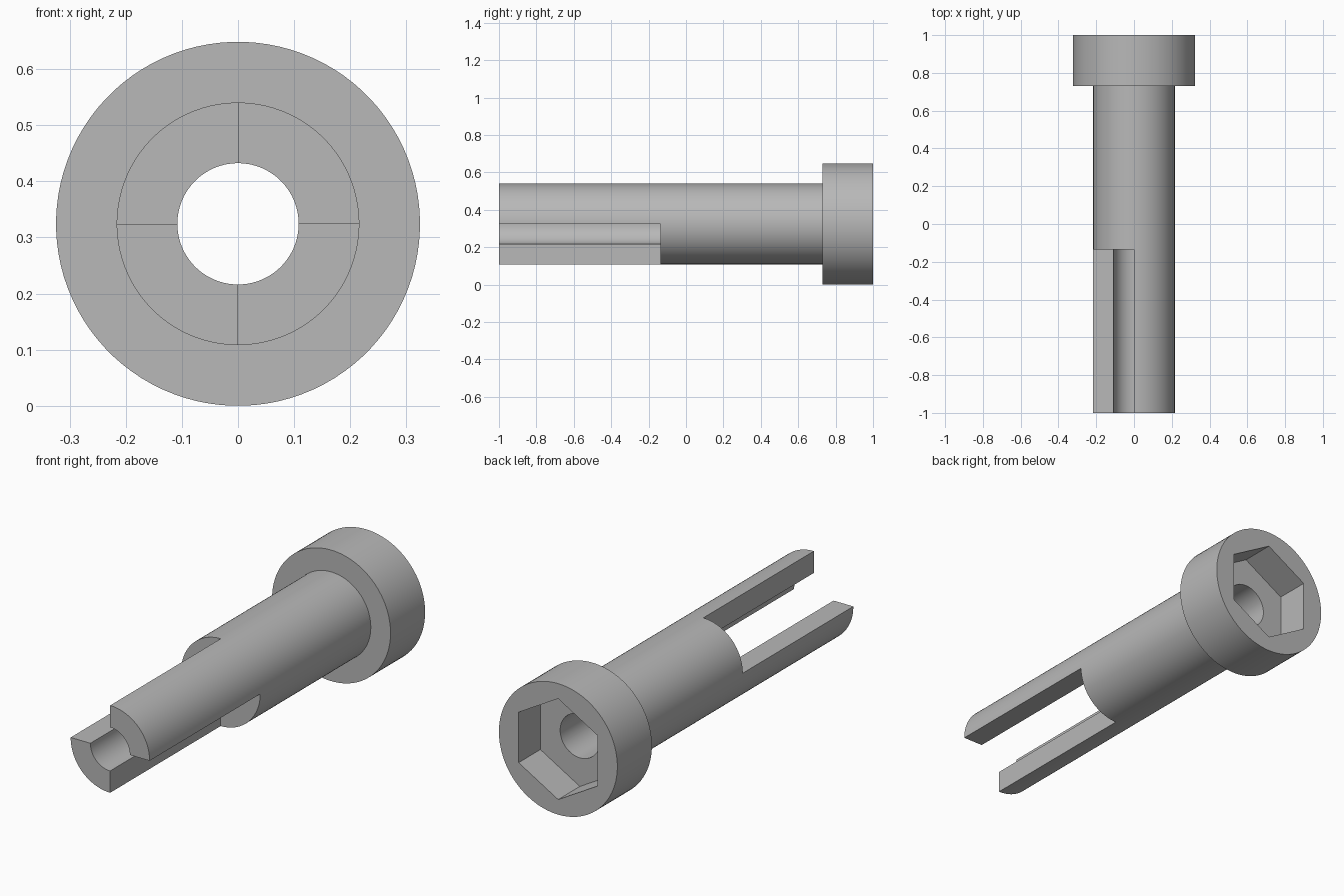
import bpy, bmesh, math
from mathutils import Matrix

cube = bpy.data.objects.get("Cube")
if cube:
    bpy.data.objects.remove(cube, do_unlink=True)

U = 2 / 37                 # base module: every size is a multiple of it
AXIS_Z = 6 * U             # height of the bolt axis
FRONT, BACK = -1.0, 1.0
HEAD_Y = BACK - 5 * U      # front face of the head
SLOT_Y = FRONT + 16 * U    # inner end of the slots
SOCKET_Y = BACK - 0.17     # floor of the hex socket
SEGMENTS = 96

steel = bpy.data.materials.new("grey steel")
steel.use_nodes = True
grey = (0.48, 0.48, 0.48, 1)
steel.diffuse_color = grey
steel.node_tree.nodes["Principled BSDF"].inputs["Base Color"].default_value = grey


def make_object(name, bm):
    bmesh.ops.recalc_face_normals(bm, faces=bm.faces)
    mesh = bpy.data.meshes.new(name)
    bm.to_mesh(mesh)
    bm.free()
    obj = bpy.data.objects.new(name, mesh)
    bpy.context.collection.objects.link(obj)
    mesh.materials.append(steel)
    return obj


def lathe(name, profile, segments):
    """Closed solid from (radius, y) rings, flats facing the x and z axes."""
    bm = bmesh.new()
    rings = []
    for radius, y in profile:
        angles = [(i + 0.5) * math.tau / segments for i in range(segments)]
        rings.append([bm.verts.new((radius * math.cos(a), y, AXIS_Z + radius * math.sin(a)))
                      for a in angles])
    for a, b in zip(rings, rings[1:]):
        for i in range(segments):
            j = (i + 1) % segments
            bm.faces.new((a[i], a[j], b[j], b[i]))
    bm.faces.new(rings[0])
    bm.faces.new(rings[-1])
    return make_object(name, bm)


def box(name, low, high):
    bm = bmesh.new()
    size = [h - l for l, h in zip(low, high)]
    centre = [(h + l) / 2 for l, h in zip(low, high)]
    bmesh.ops.create_cube(bm, size=1, matrix=Matrix.Translation(centre) @ Matrix.Diagonal((*size, 1)))
    return make_object(name, bm)


def cut(target, cutter):
    cutter.hide_render = True
    mod = target.modifiers.new("cut", 'BOOLEAN')
    mod.operation = 'DIFFERENCE'
    mod.solver = 'EXACT'
    mod.object = cutter
    bpy.context.view_layer.objects.active = target
    bpy.ops.object.modifier_apply(modifier=mod.name)
    bpy.data.objects.remove(cutter, do_unlink=True)


# Shank and head turned as one piece
bolt = lathe("slotted_socket_bolt",
             [(4 * U, FRONT), (4 * U, HEAD_Y), (6 * U, HEAD_Y), (6 * U, BACK)], SEGMENTS)

# Through bore
cut(bolt, lathe("bore_cutter", [(2 * U, FRONT - 0.1), (2 * U, BACK + 0.1)], SEGMENTS))

# Hex socket in the head, corners up and down
hex_radius = 4 * U / math.cos(math.pi / 6)
cut(bolt, lathe("socket_cutter", [(hex_radius, SOCKET_Y), (hex_radius, BACK + 0.1)], 6))

# Two opposite quarters cut away, leaving two prongs
cut(bolt, box("upper_slot_cutter", (-0.4, FRONT - 0.1, AXIS_Z), (0, SLOT_Y, AXIS_Z + 0.4)))
cut(bolt, box("lower_slot_cutter", (0, FRONT - 0.1, AXIS_Z - 0.4), (0.4, SLOT_Y, AXIS_Z)))

# Smooth round walls, sharp edges
bpy.ops.object.select_all(action='DESELECT')
bolt.select_set(True)
bpy.context.view_layer.objects.active = bolt
bpy.ops.object.shade_smooth_by_angle(angle=math.radians(30))
